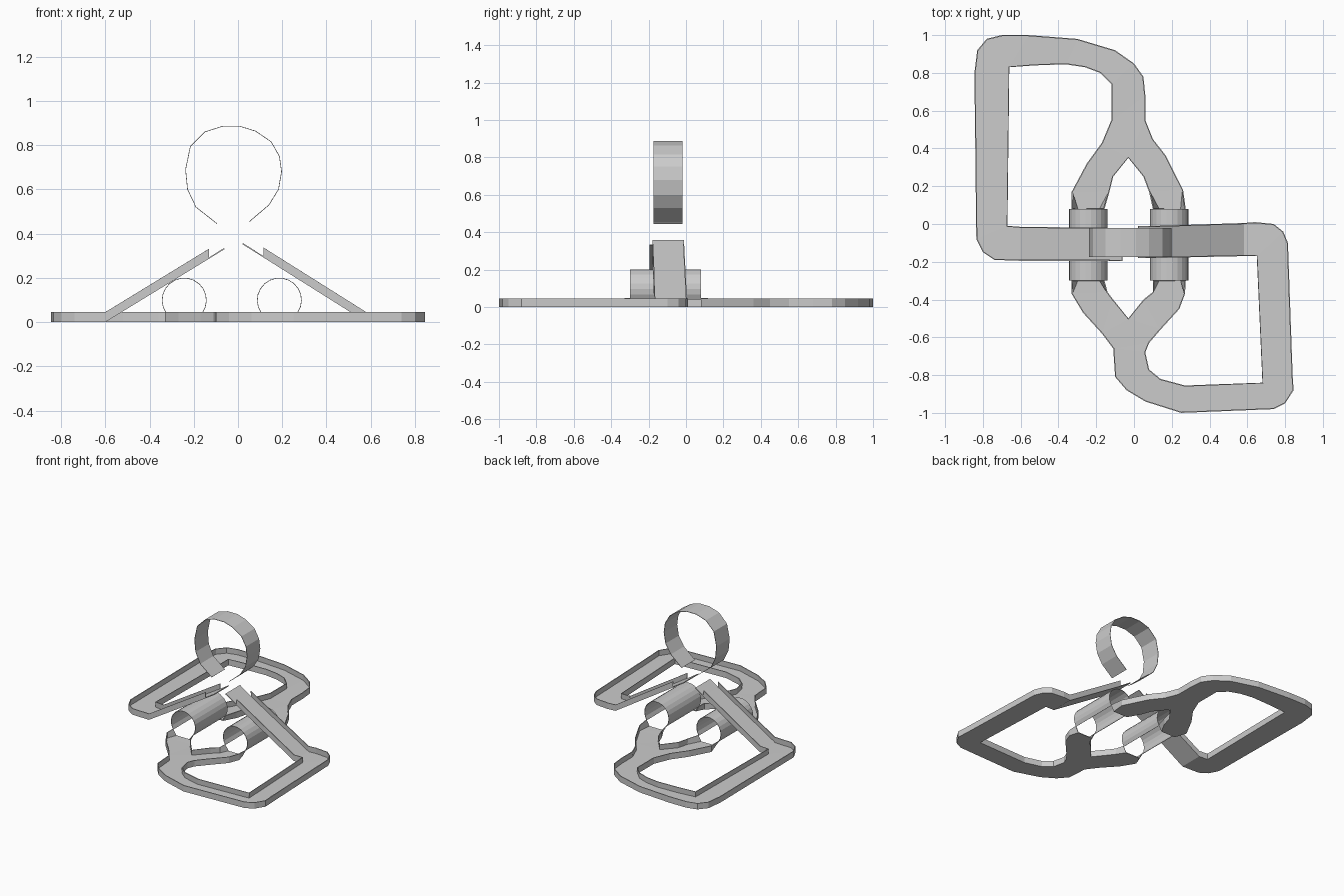
import bpy, bmesh, math

if "Cube" in bpy.data.objects:
    bpy.data.objects.remove(bpy.data.objects["Cube"])

RIM = 0.045      # height of the channel side walls
SHEET = 0.006    # sheet thickness
TUBES = (-0.243, 0.187)   # x centres of the two tubes
ENDS = (0.08, -0.3)       # y where the legs meet the tubes


def finish(name, bm, offset, thickness=SHEET):
    me = bpy.data.meshes.new(name)
    bm.to_mesh(me)
    bm.free()
    ob = bpy.data.objects.new(name, me)
    bpy.context.collection.objects.link(ob)
    mod = ob.modifiers.new("thickness", 'SOLIDIFY')
    mod.thickness = thickness
    mod.offset = offset
    return ob


def channel(name, pts, is_open, height=lambda x: 0.0):
    """Flat sheet with upright rims along every edge that is not open."""
    area = sum(a[0] * b[1] - b[0] * a[1] for a, b in zip(pts, pts[1:] + pts[:1]))
    if area < 0:
        pts = pts[::-1]
    bm = bmesh.new()
    low = [bm.verts.new((x, y, height(x))) for x, y in pts]
    top = {}

    def upper(i):
        if i not in top:
            x, y = pts[i]
            z = low[i].co.z + RIM
            if y in ENDS:      # rim leans outward to meet the tube
                cx = min(TUBES, key=lambda c: abs(c - x))
                x = cx + math.copysign(0.087, x - cx)
            top[i] = bm.verts.new((x, y, z))
        return top[i]

    floor = bm.faces.new(low)
    n = len(pts)
    for i in range(n):
        j = (i + 1) % n
        if not is_open(pts[i], pts[j]):
            bm.faces.new((low[j], low[i], upper(i), upper(j)))
    floor.normal_update()
    bmesh.ops.triangulate(bm, faces=[floor])
    return finish(name, bm, 1)


def ribbon(name, profile, y0, y1):
    """Thin band swept along y from an open x-z profile."""
    bm = bmesh.new()
    rows = [[bm.verts.new((x, y, z)) for x, z in profile] for y in (y0, y1)]
    for i in range(len(profile) - 1):
        bm.faces.new((rows[0][i], rows[0][i + 1], rows[1][i + 1], rows[1][i]))
    return finish(name, bm, 0, 0.003)


def frame_open(a, b):
    same_x = a[0] == b[0] and a[0] in (-0.6, 0.58)
    same_y = a[1] == b[1] and a[1] in ENDS
    return same_x or same_y


# back half of the frame: left loop and forked legs
back = [(-0.30, 0.08), (-0.33, 0.17), (-0.25, 0.32), (-0.17, 0.43), (-0.12, 0.55),
        (-0.12, 0.74), (-0.18, 0.80), (-0.26, 0.83), (-0.36, 0.845), (-0.52, 0.84),
        (-0.66, 0.83), (-0.67, -0.01), (-0.6, -0.015), (-0.6, -0.195), (-0.74, -0.19),
        (-0.80, -0.15), (-0.835, -0.08), (-0.845, 0.80), (-0.83, 0.92), (-0.78, 0.98),
        (-0.70, 1.0), (-0.56, 1.0), (-0.30, 0.98), (-0.10, 0.92), (0.0, 0.85),
        (0.05, 0.78), (0.06, 0.68), (0.06, 0.55), (0.10, 0.45), (0.17, 0.36),
        (0.26, 0.18), (0.25, 0.08), (0.13, 0.08), (0.08, 0.17), (0.05, 0.25),
        (-0.03, 0.35), (-0.11, 0.25), (-0.13, 0.17), (-0.18, 0.08)]
channel("back_frame", back, frame_open)

# front half of the frame: right loop and forked legs
front = [(-0.30, -0.3), (-0.33, -0.37), (-0.27, -0.47), (-0.17, -0.58), (-0.11, -0.66),
         (-0.10, -0.81), (-0.04, -0.88), (0.06, -0.94), (0.25, -1.0), (0.74, -0.98),
         (0.80, -0.95), (0.845, -0.88), (0.84, -0.80), (0.815, -0.10), (0.79, -0.04),
         (0.74, 0.0), (0.64, 0.01), (0.58, 0.005), (0.58, -0.17), (0.65, -0.17),
         (0.68, -0.84), (0.27, -0.855), (0.14, -0.82), (0.08, -0.77), (0.06, -0.68),
         (0.08, -0.63), (0.14, -0.56), (0.24, -0.45), (0.27, -0.37), (0.25, -0.3),
         (0.13, -0.3), (0.10, -0.36), (0.05, -0.40), (-0.03, -0.5), (-0.11, -0.40),
         (-0.14, -0.36), (-0.18, -0.3)]
channel("front_frame", front, frame_open)


# sloping ramps, the rims stop before the bare upper tip
def ramp(name, x_base, x_rim, x_tip, z_tip, base_y, tip_y):
    pts = [(x_base, base_y[0]), (x_rim, tip_y[0]), (x_tip, tip_y[0]),
           (x_tip, tip_y[1]), (x_rim, tip_y[1]), (x_base, base_y[1])]
    bare = lambda a, b: a[0] == b[0] or x_tip in (a[0], b[0])
    channel(name, pts, bare, lambda x: z_tip * (x - x_base) / (x_tip - x_base))


ramp("left_ramp", -0.6, -0.13, -0.06, 0.33, (-0.195, -0.015), (-0.195, -0.02))
ramp("right_ramp", 0.58, 0.115, 0.02, 0.352, (-0.17, 0.005), (-0.18, -0.01))

# two low tubes bridging the legs, open underneath
for name, cx in zip(("left_tube", "right_tube"), TUBES):
    arc = [math.radians(-35 + 250 * i / 15) for i in range(16)]
    ribbon(name, [(cx + 0.1 * math.cos(a), 0.099 + 0.1 * math.sin(a)) for a in arc],
           -0.3, 0.08)

# large floating ring with a gap at the bottom
ring = [(-0.095, 0.445), (-0.19, 0.52), (-0.228, 0.60), (-0.237, 0.69), (-0.215, 0.795),
        (-0.15, 0.86), (-0.07, 0.885), (0.01, 0.885), (0.08, 0.863), (0.15, 0.815),
        (0.187, 0.75), (0.197, 0.68), (0.183, 0.60), (0.14, 0.53), (0.05, 0.453)]
ribbon("top_ring", ring, -0.175, -0.02)
